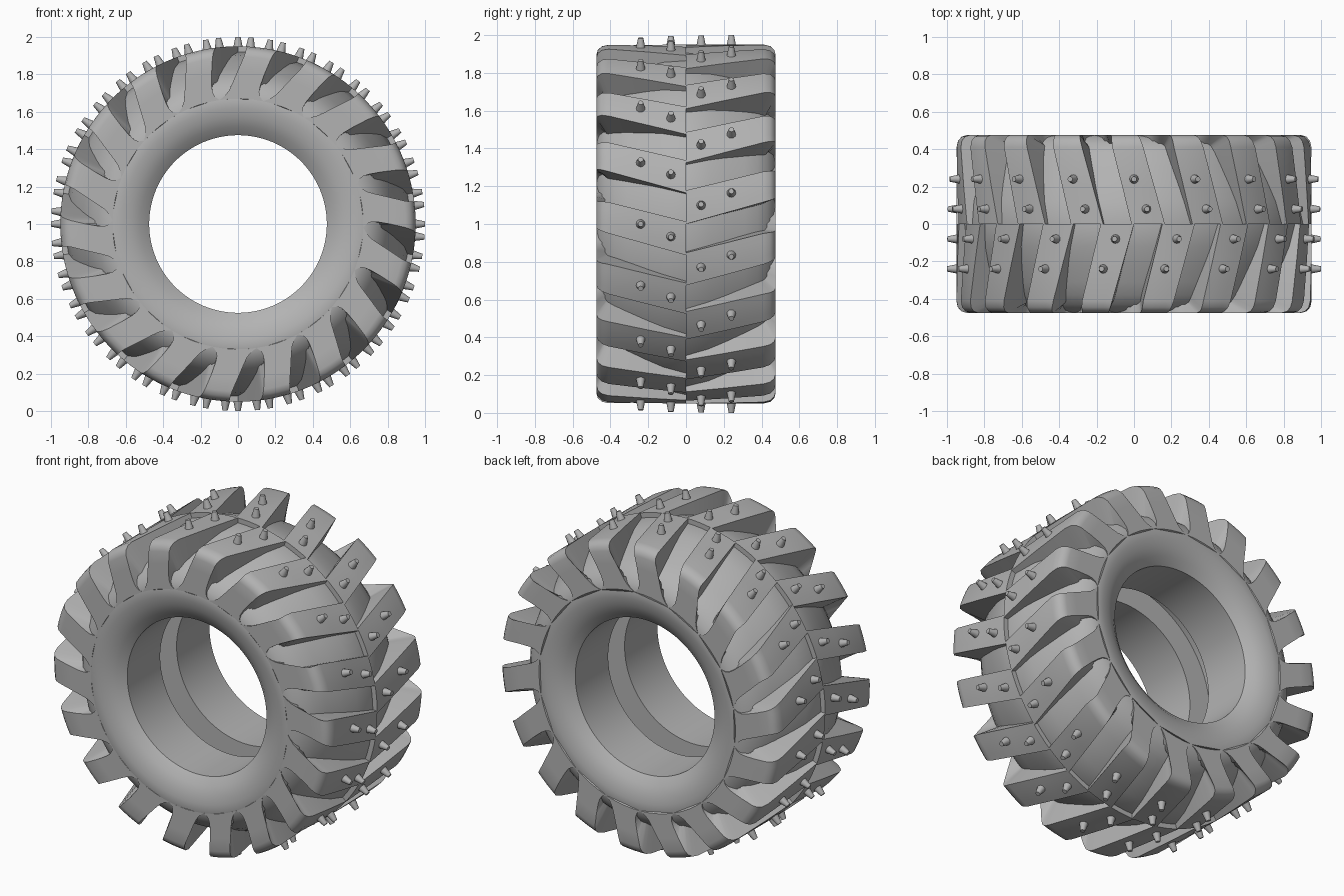
import bpy, bmesh, math
from mathutils import Vector, Matrix

cube = bpy.data.objects.get("Cube")
if cube:
    bpy.data.objects.remove(cube, do_unlink=True)


def make_material(name, value):
    mat = bpy.data.materials.new(name)
    mat.use_nodes = True
    colour = (value, value, value, 1)
    mat.diffuse_color = colour
    bsdf = mat.node_tree.nodes["Principled BSDF"]
    bsdf.inputs["Base Color"].default_value = colour
    bsdf.inputs["Roughness"].default_value = 0.6
    return mat


rubber = make_material("grey rubber", 0.45)
LUGS = 18
PITCH = 360 / LUGS


def polar(angle, radius, y):
    """Point on the wheel: angle in degrees clockwise from the top."""
    a = math.radians(angle)
    return Vector((radius * math.sin(a), y, 1 + radius * math.cos(a)))


def finish(bm, name):
    bmesh.ops.recalc_face_normals(bm, faces=bm.faces)
    mesh = bpy.data.meshes.new(name)
    bm.to_mesh(mesh)
    bm.free()
    mesh.materials.append(rubber)
    obj = bpy.data.objects.new(name, mesh)
    bpy.context.collection.objects.link(obj)
    bpy.ops.object.select_all(action='DESELECT')
    obj.select_set(True)
    bpy.context.view_layer.objects.active = obj
    bpy.ops.object.shade_smooth_by_angle(angle=math.radians(32))
    return obj


# Tyre body: half profile (y, radius) from the tread centre to the bore channel
half = [(0.12, 0.9), (0.22, 0.865), (0.31, 0.83), (0.38, 0.797),
        (0.43, 0.757), (0.46, 0.715), (0.475, 0.67), (0.472, 0.62),
        (0.46, 0.57), (0.437, 0.52), (0.4, 0.475), (0.08, 0.475), (0.08, 0.62)]
profile = [(0, 0.92)] + half + [(-y, r) for y, r in reversed(half)]
bm = bmesh.new()
SEGMENTS = 108
rings = [[bm.verts.new(polar(360 * i / SEGMENTS, r, y)) for y, r in profile]
         for i in range(SEGMENTS)]
for i, ring in enumerate(rings):
    after = rings[(i + 1) % SEGMENTS]
    for j in range(len(profile)):
        k = (j + 1) % len(profile)
        bm.faces.new((ring[j], ring[k], after[k], after[j]))
finish(bm, "tyre_body")

# Tread lugs: stations (y, radius, centre angle, half width) over the shoulder
stations = [(0, 0.95, 4.6, 5.4), (0.2, 0.95, 1.4, 5.2), (0.41, 0.95, -2, 5),
            (0.445, 0.942, -2.5, 4.8), (0.467, 0.922, -2.9, 4.6),
            (0.475, 0.895, -3.4, 4.6), (0.475, 0.82, -5, 5.1),
            (0.475, 0.75, -6.6, 5.8), (0.475, 0.715, -7.4, 6.5),
            (0.475, 0.69, -8, 7.8), (0.475, 0.67, -8.4, 10)]
COLUMNS = 4


def add_lug(bm, side, turn):
    rows = []
    for y, r, centre, width in stations:
        base = (side * y * 0.85, min(0.72, r - 0.03))
        angles = [turn + centre + width * (2 * c / COLUMNS - 1)
                  for c in range(COLUMNS + 1)]
        points = [polar(angles[0], base[1], base[0])]
        points += [polar(a, r, side * y) for a in angles]
        points += [polar(angles[-1], base[1], base[0])]
        rows.append([bm.verts.new(p) for p in points])
    for row, after in zip(rows, rows[1:]):
        for c in range(len(row) - 1):
            bm.faces.new((row[c], row[c + 1], after[c + 1], after[c]))
        bm.faces.new((row[-1], row[0], after[0], after[-1]))
    bm.faces.new(rows[0])
    bm.faces.new(rows[-1])


for name, side, offset in (("front_lugs", -1, PITCH / 2), ("back_lugs", 1, 0)):
    bm = bmesh.new()
    for i in range(LUGS):
        add_lug(bm, side, offset + i * PITCH)
    finish(bm, name)

# Tapered studs: two on every lug
for name, side, offset in (("front_studs", -1, PITCH / 2), ("back_studs", 1, 0)):
    bm = bmesh.new()
    for i in range(LUGS):
        for y, shift in ((0.24, 0), (0.08, 4)):
            angle = offset + shift + i * PITCH
            place = (Matrix.Translation(polar(angle, 0.97, side * y))
                     @ Matrix.Rotation(math.radians(angle), 4, 'Y'))
            bmesh.ops.create_cone(bm, cap_ends=True, segments=12, radius1=0.026,
                                  radius2=0.014, depth=0.06, matrix=place)
    finish(bm, name)
